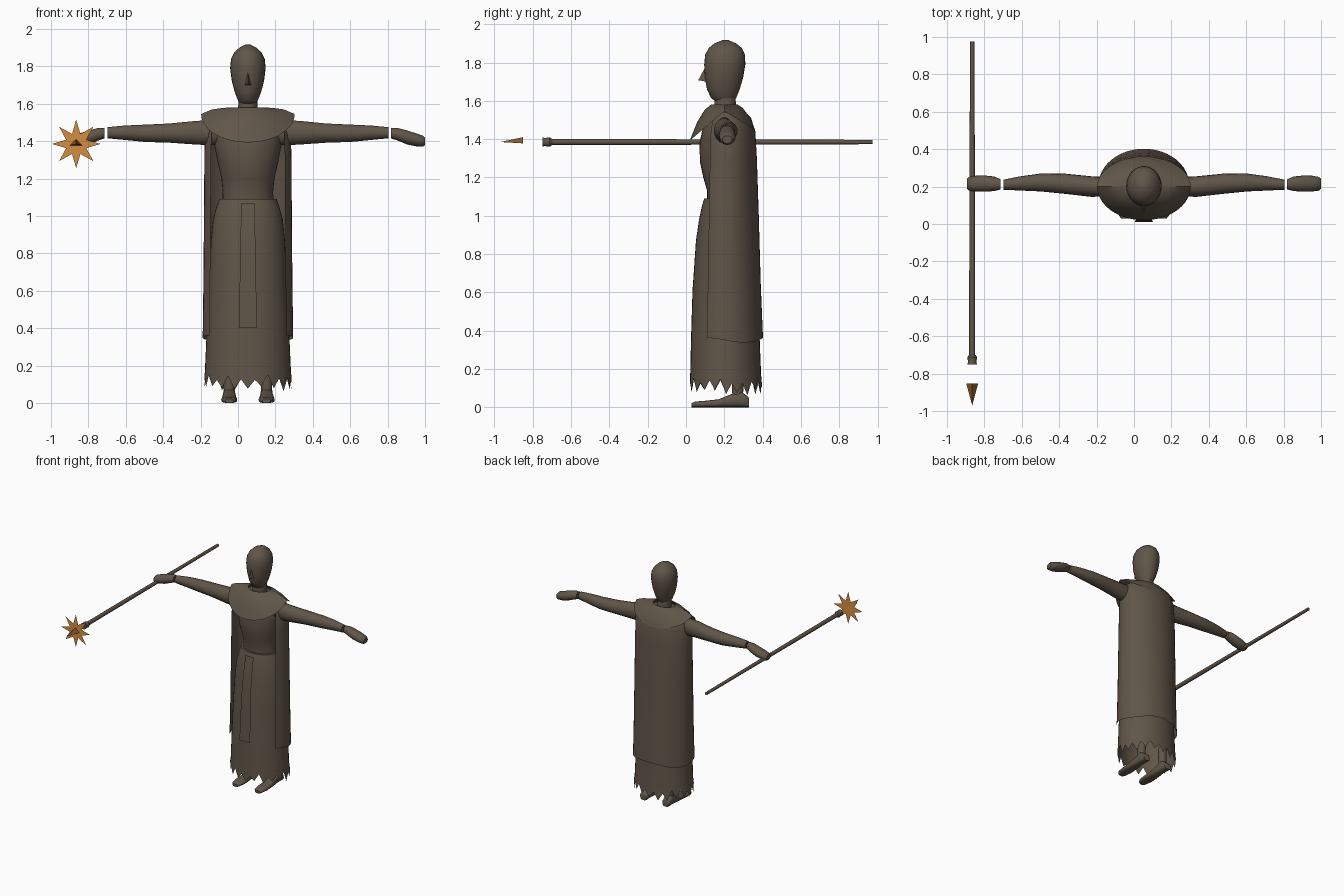
import bpy, bmesh, math, random
from mathutils import Vector

random.seed(4)
if "Cube" in bpy.data.objects:
    bpy.data.objects.remove(bpy.data.objects["Cube"], do_unlink=True)

CX, CY = 0.053, 0.21          # body axis
STAFF_X, STAFF_Z = -0.865, 1.385


def material(name, rgb):
    m = bpy.data.materials.new(name)
    m.use_nodes = True
    m.diffuse_color = (*rgb, 1)
    m.node_tree.nodes["Principled BSDF"].inputs["Base Color"].default_value = (*rgb, 1)
    return m


CLOTH = material("dusty brown", (0.118, 0.092, 0.066))
GOLD = material("star orange", (0.66, 0.27, 0.05))
BRONZE = material("spike bronze", (0.25, 0.105, 0.025))


def build(name, verts, faces, mat=CLOTH, angle=40, recalc=True):
    mesh = bpy.data.meshes.new(name)
    mesh.from_pydata(verts, [], faces)
    mesh.materials.append(mat)
    if recalc:
        bm = bmesh.new()
        bm.from_mesh(mesh)
        bmesh.ops.recalc_face_normals(bm, faces=bm.faces)
        bm.to_mesh(mesh)
        bm.free()
    obj = bpy.data.objects.new(name, mesh)
    bpy.context.collection.objects.link(obj)
    bpy.ops.object.select_all(action='DESELECT')
    obj.select_set(True)
    bpy.context.view_layer.objects.active = obj
    if angle:
        bpy.ops.object.shade_smooth_by_angle(angle=math.radians(angle))
    return obj


def skin(rings, closed=True, caps=(True, True)):
    """Join equal rings of points with quads."""
    n = len(rings[0])
    verts = [p for r in rings for p in r]
    faces = []
    for i in range(len(rings) - 1):
        for j in range(n if closed else n - 1):
            k = (j + 1) % n
            faces.append((i*n + j, i*n + k, (i+1)*n + k, (i+1)*n + j))
    if caps[0]:
        faces.append(tuple(reversed(range(n))))
    if caps[1]:
        faces.append(tuple(range((len(rings) - 1)*n, len(rings)*n)))
    return verts, faces


def ring(centre, ru, rv, axis, n=24, start=0, sweep=math.tau, power=1):
    """Ellipse or rounded box across the given axis."""
    pts = []
    steps = n if sweep == math.tau else n - 1
    for i in range(n):
        a = start + sweep * i / steps
        c, s = (math.copysign(abs(t)**power, t) for t in (math.cos(a), math.sin(a)))
        off = {"x": (0, ru*c, rv*s), "y": (ru*c, 0, rv*s), "z": (ru*c, rv*s, 0)}[axis]
        pts.append(Vector(centre) + Vector(off))
    return pts


def upright(name, profile, n=28, caps=(True, True)):
    """Profile rows: height, half width, front y, back y."""
    rings = [ring((CX, (f + b)/2, z), w, (b - f)/2, "z", n) for z, w, f, b in profile]
    return build(name, *skin(rings, caps=caps))


# Head, neck and nose
upright("head", [(1.6, .042, .15, .25), (1.615, .052, .13, .262), (1.66, .07, .11, .28),
                 (1.72, .086, .098, .298), (1.79, .095, .095, .31), (1.84, .09, .1, .308),
                 (1.875, .072, .118, .292), (1.9, .045, .148, .262), (1.917, .012, .19, .222)])
upright("neck", [(1.53, .055, .145, .265), (1.62, .05, .15, .258)])
build("nose", [(CX - .018, .105, 1.7), (CX + .018, .105, 1.7), (CX, .064, 1.708),
               (CX, .1, 1.775)], [(0, 1, 2), (0, 2, 3), (1, 3, 2), (0, 3, 1)], angle=0)

# Torso
upright("torso", [(1.05, .137, .11, .32), (1.13, .135, .11, .32), (1.2, .142, .09, .33),
                  (1.28, .16, .073, .34), (1.38, .18, .07, .35), (1.46, .185, .088, .34),
                  (1.52, .16, .11, .31), (1.56, .09, .135, .27)])

# Skirt with ragged hem
skirt_rows = [(1.09, .153, .095, .32), (1.05, .168, .083, .34), (.98, .187, .068, .355),
              (.87, .198, .052, .365), (.61, .21, .034, .375), (.35, .222, .026, .385),
              (.17, .23, .022, .392), (.1, .235, .02, .398)]
rings = [ring((CX, (f + b)/2, z), w, (b - f)/2, "z", 40) for z, w, f, b in skirt_rows]
for i, p in enumerate(rings[-1]):
    p.z = random.uniform(.06, .095) if i % 2 == 0 else random.uniform(.12, .155)
build("skirt", *skin(rings, caps=(True, False)))

# Hanging front panel
panel = []
for z, y in [(1.07, .074), (.98, .056), (.87, .04), (.74, .027), (.6, .02), (.4, .012)]:
    w = .036 + .012 * (1.07 - z) / .67
    panel.append([Vector((CX - w, y, z)), Vector((CX + w, y, z))])
build("front_panel", *skin(panel, closed=False, caps=(False, False)))

# Cape wrapped around the back and sides
cape = []
for z, w, back in [(1.54, .17, .31), (1.51, .205, .34), (1.44, .23, .362), (1.3, .233, .37),
                   (1.0, .235, .38), (.65, .238, .39), (.35, .242, .402)]:
    cape.append(ring((CX, CY, z), w, back - CY, "z", 33, math.radians(-32), math.radians(244)))
for i, p in enumerate(cape[-1]):
    p.z += .012 * math.cos(i * math.tau / 16)
build("cape", *skin(cape, closed=False, caps=(False, False)))

# Shawl collar, dipping at front and back
collar = []
for t, bulge in [(0, 0), (.3, .008), (.65, .012), (1, 0)]:
    pts = []
    for i in range(40):
        a = math.tau * i / 40
        c, s = math.cos(a), math.sin(a)
        drop = (.152 if s < 0 else .095) * abs(s)
        ry = (.07 + .11 * t) if s < 0 else (.07 + .09 * t)
        pts.append(Vector((CX + (.088 + .162*t)*c, .2 + ry*s,
                           1.58 - .035*t - drop*t**1.5 + bulge)))
    collar.append(pts)
build("collar", *skin(collar, caps=(False, False)))

# Arms and hands: distance from axis, y, z, half depth, half height
ARM = [(.13, .2, 1.445, .05, .06), (.2, .2, 1.445, .052, .068), (.28, .2, 1.445, .055, .064),
       (.42, .215, 1.443, .054, .052), (.55, .222, 1.442, .048, .047),
       (.66, .217, 1.445, .038, .039), (.752, .21, 1.445, .027, .03)]
HAND = [(.766, .212, 1.443, .027, .029), (.8, .215, 1.437, .039, .034),
        (.85, .216, 1.42, .043, .038), (.9, .216, 1.407, .042, .035),
        (.935, .215, 1.4, .037, .03), (.947, .215, 1.398, .026, .02)]
for side, d in (("left", 1), ("right", -1)):
    for part, rows in (("arm", ARM), ("hand", HAND)):
        rings = [ring((CX + d*x, y, z), ry, rz, "x", 18) for x, y, z, ry, rz in rows]
        build(f"{side}_{part}", *skin(rings))

    # Shoe and ankle
    fx = CX + d * .1
    shoe = [(.03, .022, .022), (.045, .034, .03), (.1, .043, .034), (.17, .04, .042),
            (.235, .034, .068), (.285, .033, .085), (.325, .032, .055), (.33, .028, .045)]
    rings = [ring((fx, y, h/2), w, h/2, "y", 16, power=.7) for y, w, h in shoe]
    build(f"{side}_shoe", *skin(rings))
    rings = [ring((fx, .27, z), r, r, "z", 14) for z, r in ((.04, .028), (.2, .034))]
    build(f"{side}_ankle", *skin(rings))

# Staff and its socket
for name, rows in (("staff", [(.975, .012), (-.3, .016), (-.72, .016)]),
                   ("staff_socket", [(-.7, .018), (-.712, .026), (-.738, .022), (-.75, .026)])):
    rings = [ring((STAFF_X, y, STAFF_Z), r, r, "y", 10) for y, r in rows]
    build(name, *skin(rings))

# Flat eight-pointed star with a three-sided spike
star = []
for i in range(16):
    r = .058 if i % 2 else .13
    a = math.tau * i / 16
    star.append((STAFF_X + r*math.sin(a), -.85, STAFF_Z + r*math.cos(a)))
build("star", star, [tuple(range(16))], GOLD, angle=0, recalc=False)
build("star_spike", [(STAFF_X - .032, -.852, 1.378), (STAFF_X + .032, -.852, 1.378),
                     (STAFF_X, -.852, 1.41), (STAFF_X, -.97, STAFF_Z)],
      [(0, 1, 2), (0, 1, 3), (1, 2, 3), (2, 0, 3)], BRONZE, angle=0)
